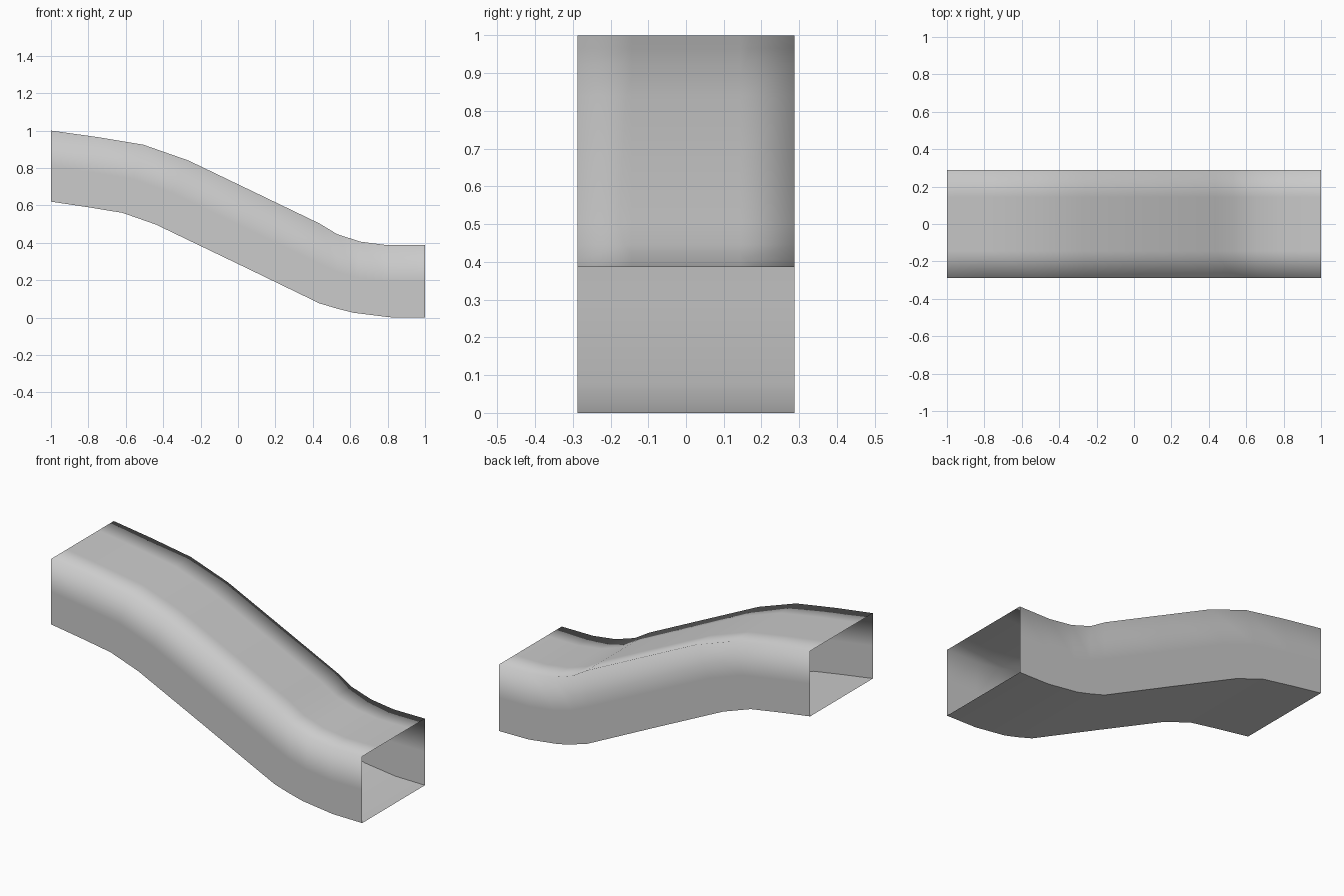
import bpy
import bmesh

cube = bpy.data.objects.get("Cube")
if cube:
    bpy.data.objects.remove(cube, do_unlink=True)

# Grey sheet metal
metal = bpy.data.materials.new("light grey metal")
metal.use_nodes = True
GREY = (0.6, 0.6, 0.6, 1.0)
metal.diffuse_color = GREY
metal.node_tree.nodes["Principled BSDF"].inputs["Base Color"].default_value = GREY

HALF_WIDTH = 0.288

# Stations along the duct: (top x, top z, bottom x, bottom z)
stations = [
    (-1.0, 1.0, -1.0, 0.62),
    (-0.757, 0.966, -0.8, 0.59),
    (-0.505, 0.924, -0.617, 0.56),
    (-0.265, 0.84, -0.44, 0.498),
    (0.085, 0.672, 0.0, 0.287),
    (0.436, 0.503, 0.436, 0.076),
    (0.53, 0.446, 0.53, 0.048),
    (0.655, 0.406, 0.617, 0.026),
    (0.8, 0.387, 0.81, 0.002),
    (1.0, 0.387, 1.0, 0.0),
]

# Cross-section, counterclockwise seen from +x: (width share, height share)
section = [(1, 0), (1, 0.5), (1, 1), (0.5, 1), (0, 1),
           (-0.5, 1), (-1, 1), (-1, 0.5), (-1, 0)]

# Open-ended duct shell lofted through the stations
bm = bmesh.new()
rings = []
for tx, tz, bx, bz in stations:
    rings.append([bm.verts.new((bx + (tx - bx) * h, HALF_WIDTH * w, bz + (tz - bz) * h))
                  for w, h in section])

n = len(section)
for a, b in zip(rings, rings[1:]):
    for j in range(n):
        k = (j + 1) % n
        face = bm.faces.new((a[j], a[k], b[k], b[j]))
        face.smooth = True
    # Crisp bottom edges, soft top edges
    for j in (0, n - 1):
        bm.edges.get((a[j], b[j])).smooth = False

mesh = bpy.data.meshes.new("duct_shell")
bm.to_mesh(mesh)
bm.free()
mesh.materials.append(metal)
duct = bpy.data.objects.new("duct_shell", mesh)
bpy.context.collection.objects.link(duct)
